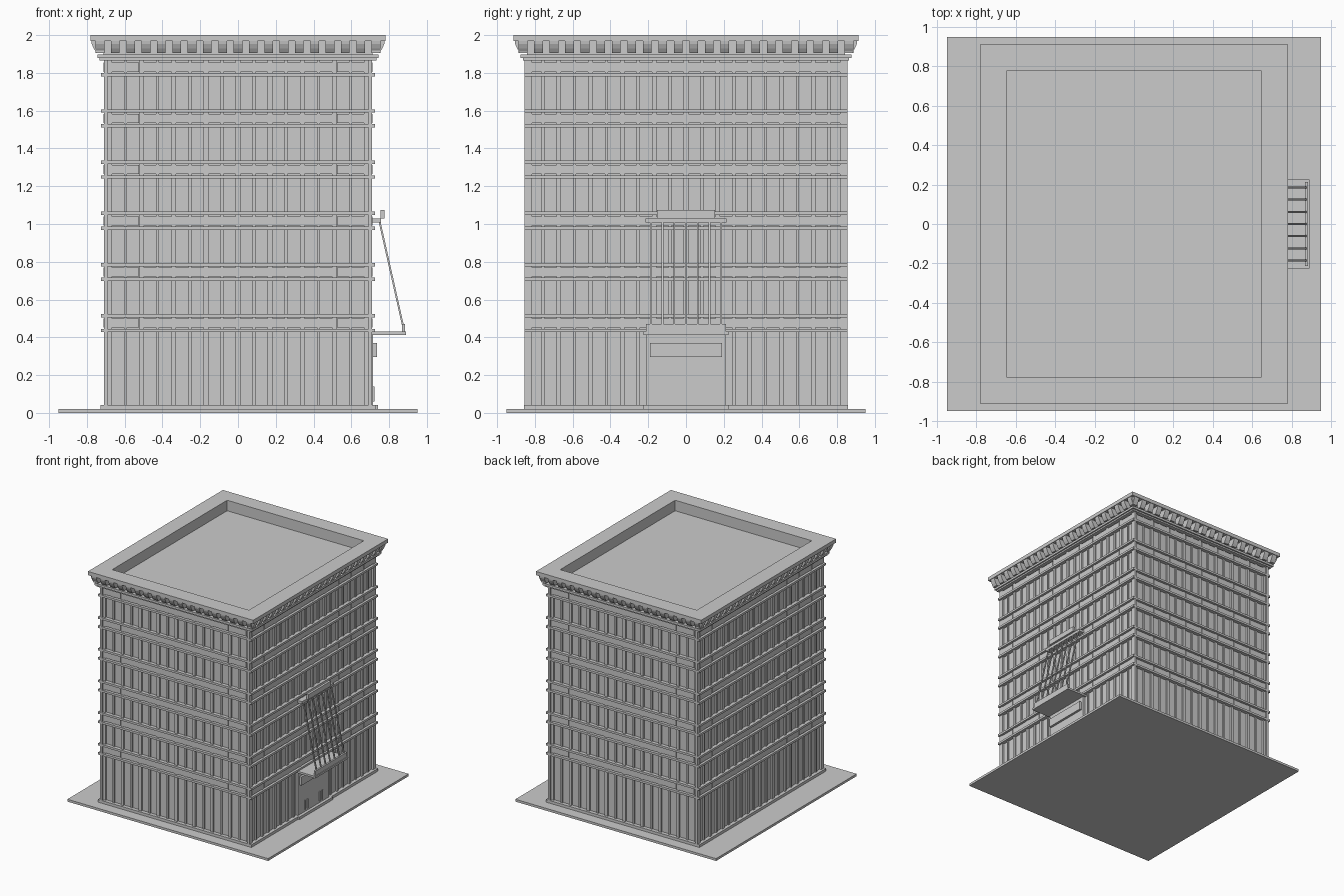
import bpy, bmesh
from mathutils import Vector

if "Cube" in bpy.data.objects:
    bpy.data.objects.remove(bpy.data.objects["Cube"])

HX, HY = 0.695, 0.825          # half sizes of the wall planes
SIDES = ("front", "right", "back", "left")


def place(side, u, d, z):
    """u = along the facade, d = distance out from the wall plane."""
    if side == "front":
        return Vector((u, -HY - d, z))
    if side == "back":
        return Vector((-u, HY + d, z))
    if side == "right":
        return Vector((HX + d, u, z))
    return Vector((-HX - d, -u, z))


def finish(bm, name):
    bmesh.ops.recalc_face_normals(bm, faces=bm.faces)
    mesh = bpy.data.meshes.new(name)
    bm.to_mesh(mesh)
    bm.free()
    obj = bpy.data.objects.new(name, mesh)
    bpy.context.collection.objects.link(obj)
    return obj


def prism(bm, side, u0, u1, profile):
    """Extrude a (d, z) profile along the facade from u0 to u1."""
    a = [bm.verts.new(place(side, u0, d, z)) for d, z in profile]
    b = [bm.verts.new(place(side, u1, d, z)) for d, z in profile]
    n = len(profile)
    bm.faces.new(a)
    bm.faces.new(b[::-1])
    for i in range(n):
        j = (i + 1) % n
        bm.faces.new((a[i], b[i], b[j], a[j]))


def block(bm, side, u0, u1, d0, d1, z0, z1):
    prism(bm, side, u0, u1, [(d0, z0), (d1, z0), (d1, z1), (d0, z1)])


def ring(bm, profile):
    """Sweep a closed (offset, z) profile around the rectangular plan."""
    loops = []
    for sx, sy in ((-1, -1), (1, -1), (1, 1), (-1, 1)):
        loops.append([bm.verts.new((sx * (HX + d), sy * (HY + d), z)) for d, z in profile])
    n = len(profile)
    for k in range(4):
        a, b = loops[k], loops[(k + 1) % 4]
        for i in range(n):
            j = (i + 1) % n
            bm.faces.new((a[i], b[i], b[j], a[j]))


def band(bm, d0, d1, z0, z1):
    ring(bm, [(d0, z0), (d1, z0), (d1, z1), (d0, z1)])


def single(name, *args):
    bm = bmesh.new()
    block(bm, "right", *args)
    return finish(bm, name)


def box(name, x, y, z0, z1):
    bpy.ops.mesh.primitive_cube_add(size=1, location=(0, 0, (z0 + z1) / 2))
    obj = bpy.context.object
    obj.name = name
    obj.scale = (2 * x, 2 * y, z1 - z0)


# Pavement and main block (its top is the sunken roof)
box("pavement", 0.95, 0.95, 0, 0.02)
box("walls", HX, HY, 0.02, 1.91)

# Plinth around the foot
bm = bmesh.new()
band(bm, -0.005, 0.032, 0.02, 0.043)
finish(bm, "plinth")

# Pairs of string courses at each floor
floors = [0.475 + 0.271 * i for i in range(6)]
bm = bmesh.new()
for zc in floors:
    for z0, z1 in ((zc - 0.048, zc - 0.030), (zc + 0.030, zc + 0.048)):
        if z1 < 1.87:
            band(bm, -0.005, 0.031, z0, z1)
finish(bm, "string_courses")

# Pilasters, mullions and spandrel panels on all four sides
pil, mul, pan = bmesh.new(), bmesh.new(), bmesh.new()
for side in SIDES:
    count, pitch = (8, 0.17) if side in ("front", "back") else (10, 0.1685)
    edge = HX if count == 8 else HY
    start = -count * pitch / 2
    for i in range(count + 1):
        u = start + i * pitch
        block(pil, side, u - 0.0125, u + 0.0125, -0.005, 0.014, 0.03, 1.87)
    for i in range(count):
        u = start + (i + 0.5) * pitch
        block(mul, side, u - 0.008, u + 0.008, -0.005, 0.01, 0.03, 1.87)
        for zc in floors:
            block(pan, side, u - 0.072, u + 0.072, -0.005, 0.017, zc - 0.024, zc + 0.024)
finish(pil, "pilasters")
finish(mul, "window_mullions")
finish(pan, "spandrel_panels")

# Corner piers
bm = bmesh.new()
for sx in (-1, 1):
    for sy in (-1, 1):
        r = bmesh.ops.create_cube(bm, size=1)["verts"]
        for v in r:
            v.co = Vector((sx * (HX + 0.0025) + v.co.x * 0.025,
                           sy * (HY + 0.0025) + v.co.y * 0.025, 0.95 + v.co.z * 1.85))
finish(bm, "corner_piers")

# Cornice: stepped moulding, frieze, and overhanging slab with parapet inside
bm = bmesh.new()
ring(bm, [(-0.048, 1.90), (-0.005, 1.865), (0.038, 1.865), (0.038, 1.878), (0.05, 1.878),
          (0.05, 1.897), (0.018, 1.897), (0.018, 1.968), (0.087, 1.968), (0.087, 2.0),
          (-0.048, 2.0)])
finish(bm, "cornice")

# Brackets beneath the cornice slab
bm = bmesh.new()
profile = [(0.015, 1.972), (0.082, 1.972), (0.079, 1.952), (0.068, 1.928),
           (0.053, 1.906), (0.015, 1.906)]
for side in SIDES:
    count, pitch = (19, 0.0812) if side in ("front", "back") else (22, 0.0822)
    for i in range(count):
        u = (i - (count - 1) / 2) * pitch
        prism(bm, side, u - 0.023, u + 0.023, profile)
finish(bm, "cornice_brackets")

# Entrance on the right side
single("door_surround", -0.21, 0.21, -0.005, 0.02, 0.03, 0.415)
single("door_step", -0.225, 0.225, 0.0, 0.045, 0.02, 0.043)
single("sign_board", -0.19, 0.19, 0.015, 0.04, 0.297, 0.37)
single("canopy", -0.225, 0.225, 0.0, 0.195, 0.413, 0.43)
single("canopy_lip", -0.213, 0.213, 0.172, 0.189, 0.43, 0.47)
single("rod_bracket", -0.215, 0.215, 0.0, 0.062, 1.008, 1.03)
single("upper_board", -0.153, 0.153, 0.06, 0.08, 1.03, 1.073)

# Door handles
bm = bmesh.new()
for s in (-1, 1):
    for c in (0.08, 0.115):
        block(bm, "right", s * c - 0.005, s * c + 0.005, 0.015, 0.027, 0.06, 0.14)
finish(bm, "door_handles")

# Slanted canopy rods
bm = bmesh.new()
for i in range(7):
    y = (i - 3) * 0.062
    prism(bm, "right", y - 0.005, y + 0.005,
          [(0.176, 0.45), (0.186, 0.45), (0.059, 1.015), (0.049, 1.015)])
finish(bm, "canopy_rods")
